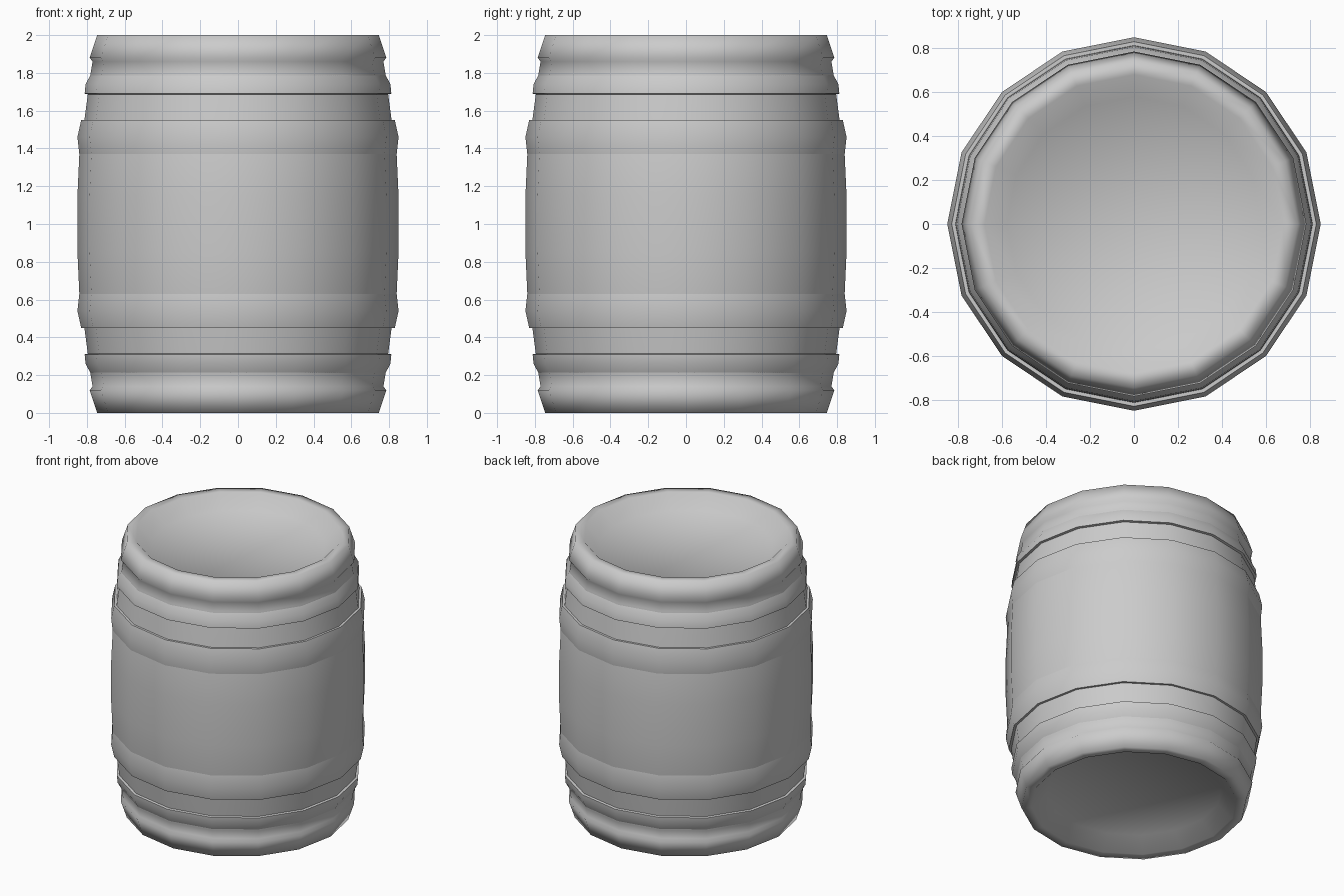
import bpy, bmesh, math

if "Cube" in bpy.data.objects:
    bpy.data.objects.remove(bpy.data.objects["Cube"])

SIDES = 16


def lathe(name, profile, mirror=False, angle=50):
    """Spin an (r, z) profile round the z axis; optionally flip it about z = 1."""
    if mirror:
        profile = [(r, 2 - z) for r, z in profile]
    bm = bmesh.new()
    rings = []
    for r, z in profile:
        if r == 0:
            rings.append([bm.verts.new((0, 0, z))] * SIDES)
            continue
        rings.append([bm.verts.new((r * math.cos(math.tau * i / SIDES),
                                    r * math.sin(math.tau * i / SIDES), z))
                      for i in range(SIDES)])
    for a, b in zip(rings, rings[1:]):
        for i in range(SIDES):
            j = (i + 1) % SIDES
            corners = list(dict.fromkeys((a[i], a[j], b[j], b[i])))
            bm.faces.new(corners)
    bmesh.ops.recalc_face_normals(bm, faces=bm.faces)
    mesh = bpy.data.meshes.new(name)
    bm.to_mesh(mesh)
    bm.free()
    obj = bpy.data.objects.new(name, mesh)
    bpy.context.collection.objects.link(obj)
    bpy.ops.object.select_all(action='DESELECT')
    obj.select_set(True)
    bpy.context.view_layer.objects.active = obj
    bpy.ops.object.shade_smooth_by_angle(angle=math.radians(angle))
    return obj


# Bulging staves closed by the recessed lid at both ends
half = [(0, 0.09), (0.58, 0.09), (0.68, 0.0), (0.745, 0.0), (0.785, 0.12),
        (0.77, 0.14), (0.78, 0.20), (0.812, 0.44), (0.84, 0.63), (0.85, 0.85)]
lathe("barrel_body", half + [(r, 2 - z) for r, z in reversed(half)], angle=80)

# Two hoops at each end
wide_hoop = [(0.79, 0.45), (0.83, 0.45), (0.85, 0.54), (0.84, 0.63)]
narrow_hoop = [(0.775, 0.20), (0.807, 0.26), (0.812, 0.31), (0.76, 0.32)]
for end, flip in (("lower", False), ("upper", True)):
    lathe(end + "_wide_hoop", wide_hoop, flip)
    lathe(end + "_narrow_hoop", narrow_hoop, flip)
